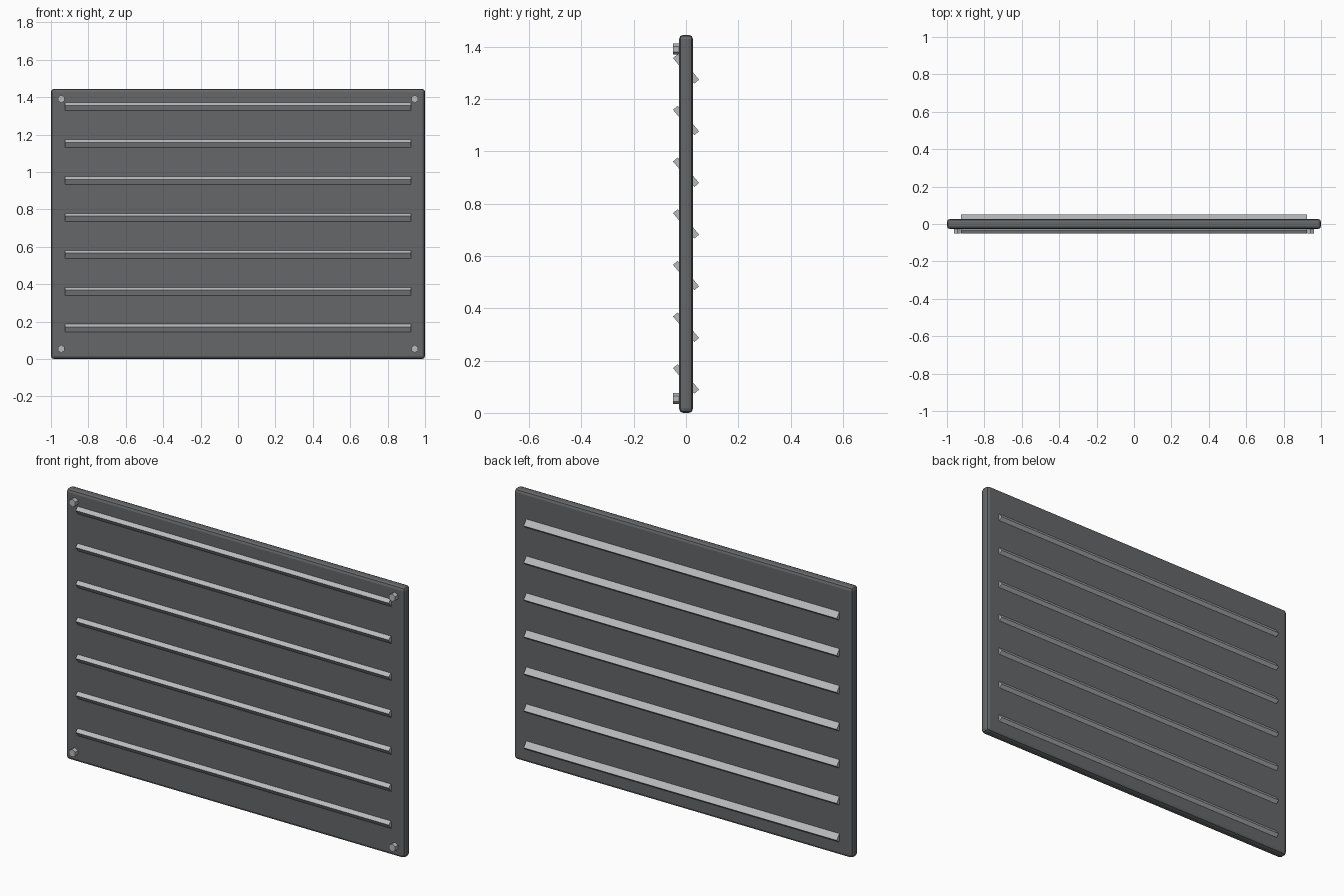
import bpy, bmesh, math
from mathutils import Matrix

if "Cube" in bpy.data.objects:
    bpy.data.objects.remove(bpy.data.objects["Cube"])

W, H, T = 2.0, 1.445, 0.053
MID = H / 2


def material(name, rgb):
    m = bpy.data.materials.new(name)
    m.diffuse_color = (*rgb, 1)
    m.use_nodes = True
    m.node_tree.nodes["Principled BSDF"].inputs["Base Color"].default_value = m.diffuse_color
    return m


dark = material("dark grey metal", (0.13, 0.135, 0.14))
light = material("light grey metal", (0.48, 0.49, 0.50))


def add_object(name, bm, mat):
    bmesh.ops.recalc_face_normals(bm, faces=bm.faces)
    me = bpy.data.meshes.new(name)
    bm.to_mesh(me)
    bm.free()
    me.materials.append(mat)
    ob = bpy.data.objects.new(name, me)
    bpy.context.collection.objects.link(ob)
    return ob


def box(name, size, matrix, mat):
    bm = bmesh.new()
    bmesh.ops.create_cube(bm, size=1, matrix=matrix @ Matrix.Diagonal((*size, 1)))
    return add_object(name, bm, mat)


# Backing panel with softened edges
panel = box("panel", (W, T, H), Matrix.Translation((0, 0, MID)), dark)
bevel = panel.modifiers.new("edge", "BEVEL")
bevel.width = 0.016
bevel.segments = 2

# Tilted slats that pass through the panel, front edge high
for i in range(7):
    m = Matrix.Translation((0, 0, MID + (i - 3) * 0.1975)) @ Matrix.Rotation(math.radians(-50), 4, "X")
    box(f"slat_{i + 1}", (1.85, 0.127, 0.0234), m, light)

# Hexagonal bolt heads in the four front corners
for sx in (-1, 1):
    for sz in (-1, 1):
        bm = bmesh.new()
        m = (Matrix.Translation((sx * 0.945, -0.035, MID + sz * 0.668))
             @ Matrix.Rotation(math.pi / 2, 4, "X"))
        bmesh.ops.create_cone(bm, cap_ends=True, segments=6, radius1=0.021,
                              radius2=0.021, depth=0.03, matrix=m)
        add_object(f"bolt_{'left' if sx < 0 else 'right'}_{'bottom' if sz < 0 else 'top'}", bm, light)
